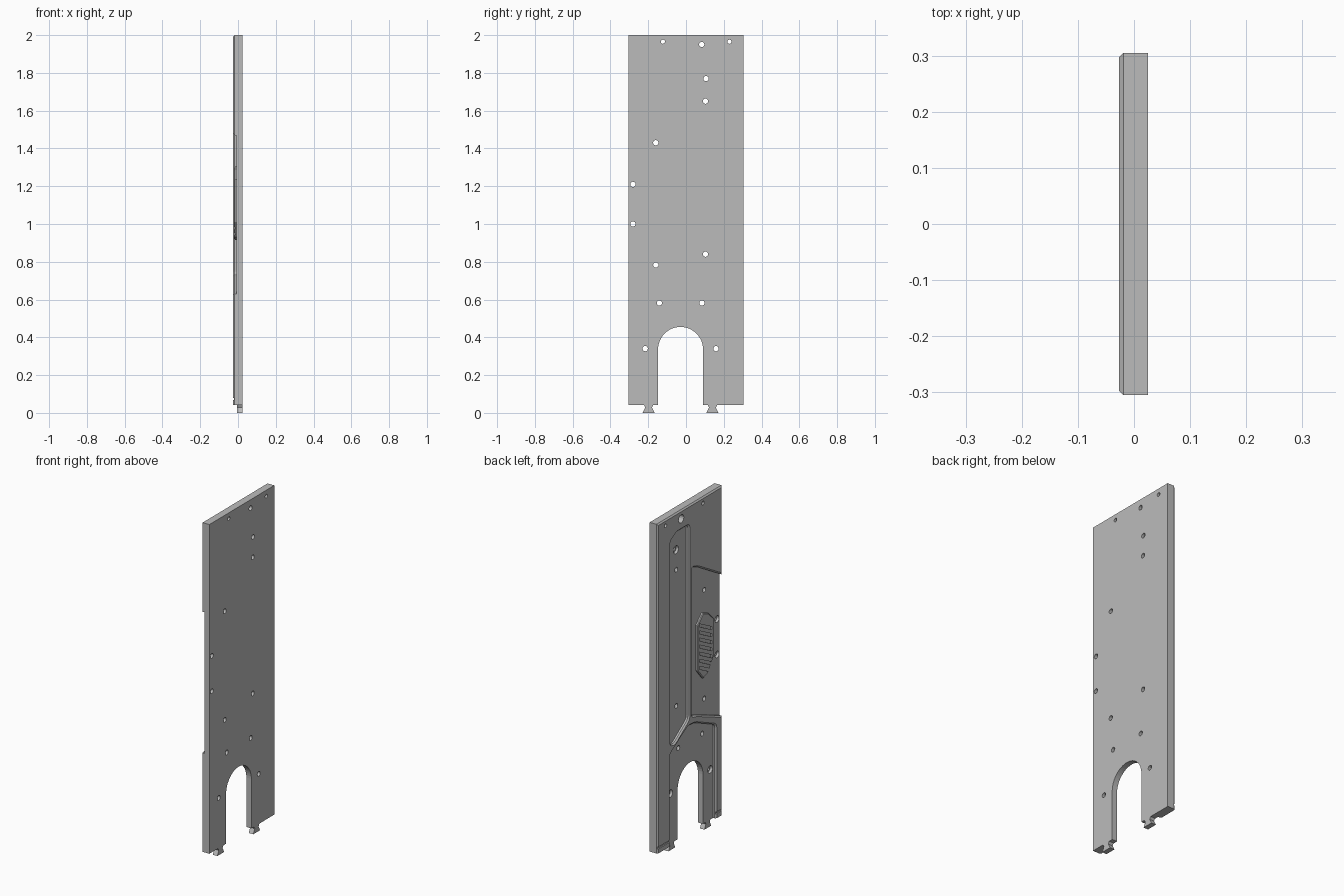
import bpy, bmesh, math
from mathutils import Vector

old = bpy.data.objects.get("Cube")
if old:
    bpy.data.objects.remove(old, do_unlink=True)

BACK, FACE, CHAMFER, FLOOR = 0.025, -0.027, 0.008, -0.008

grey = bpy.data.materials.new("plain grey")
grey.use_nodes = True
grey.diffuse_color = (0.5, 0.5, 0.5, 1)
grey.node_tree.nodes["Principled BSDF"].inputs["Base Color"].default_value = (0.5, 0.5, 0.5, 1)


def loft(name, sections):
    """Solid joining equal-length (y, z) outlines placed at given x."""
    bm = bmesh.new()
    rings = [[bm.verts.new((x, y, z)) for y, z in pts] for x, pts in sections]
    n = len(rings[0])
    for a, b in zip(rings, rings[1:]):
        for i in range(n):
            j = (i + 1) % n
            bm.faces.new((a[i], a[j], b[j], b[i]))
    bm.faces.new(rings[0])
    bm.faces.new(rings[-1])
    bmesh.ops.recalc_face_normals(bm, faces=bm.faces)
    mesh = bpy.data.meshes.new(name)
    bm.to_mesh(mesh)
    bm.free()
    mesh.materials.append(grey)
    ob = bpy.data.objects.new(name, mesh)
    bpy.context.collection.objects.link(ob)
    return ob


def rounded(pts, r=0.02, steps=4):
    """Replace each corner with a short curve."""
    out = []
    for i, p in enumerate(pts):
        p, a, b = Vector(p), Vector(pts[i - 1]), Vector(pts[(i + 1) % len(pts)])
        s = p + (a - p).normalized() * min(r, (a - p).length * 0.4)
        e = p + (b - p).normalized() * min(r, (b - p).length * 0.4)
        for k in range(steps + 1):
            t = k / steps
            out.append(s * (1 - t) ** 2 + p * 2 * t * (1 - t) + e * t * t)
    return out


def grown(pts, d):
    """Offset an outline outward by d."""
    pts = [Vector(p) for p in pts]
    area = sum(pts[i - 1].cross(pts[i]) for i in range(len(pts)))
    s = 1 if area > 0 else -1
    out = []
    for i, p in enumerate(pts):
        u = (p - pts[i - 1]).normalized()
        v = (pts[(i + 1) % len(pts)] - p).normalized()
        n1, n2 = Vector((u.y, -u.x)) * s, Vector((v.y, -v.x)) * s
        out.append(p + (n1 + n2) * d / (1 + n1.dot(n2)))
    return out


def circle(y, z, r, n=16):
    return [(y + r * math.cos(2 * math.pi * k / n), z + r * math.sin(2 * math.pi * k / n)) for k in range(n)]


def rect(y0, y1, z0, z1):
    return [(y0, z0), (y1, z0), (y1, z1), (y0, z1)]


def boolean(target, tool, mode="DIFFERENCE"):
    mod = target.modifiers.new("cut", "BOOLEAN")
    mod.operation, mod.solver, mod.object = mode, "EXACT", tool
    bpy.context.view_layer.objects.active = target
    bpy.ops.object.modifier_apply(modifier=mod.name)
    bpy.data.objects.remove(tool, do_unlink=True)


def cut(target, pts, x0, x1):
    boolean(target, loft("cutter", [(x0, pts), (x1, pts)]))


def recess(target, pts):
    """Pocket in the detailed face with a chamfered rim."""
    wide = grown(pts, CHAMFER)
    boolean(target, loft("cutter", [(FLOOR, pts), (FACE + CHAMFER, pts), (FACE, wide), (FACE - 0.02, wide)]))


# Main plate, chamfered around the detailed face
W, BOTTOM, TOP = 0.305, 0.042, 2.0
outer = rect(-W, W, BOTTOM, TOP)
inner = rect(-W + CHAMFER, W - CHAMFER, BOTTOM, TOP - CHAMFER)
plate = loft("door_plate", [(BACK, outer), (FACE + CHAMFER, outer), (FACE, inner)])

# Long pocket, open side recess and lower recess
recess(plate, rounded([(0.183, 0.645), (0.145, 0.635), (0.01, 0.73), (0.01, 1.885), (0.125, 1.885), (0.183, 1.85)]))
recess(plate, rounded([(-0.02, 0.735), (-0.02, 1.62), (-0.07, 1.605), (-0.4, 1.415), (-0.4, 0.59), (-0.06, 0.728)]))
recess(plate, rounded([(0.187, -0.1), (0.187, 0.585), (0.015, 0.69), (-0.05, 0.685), (-0.243, 0.6), (-0.243, -0.1)]))

# Narrow groove across the two lower rims
for y0, y1 in ((-0.4, -0.24), (0.18, 0.4)):
    cut(plate, rect(y0, y1, 0.068, 0.08), FACE + 0.007, FACE - 0.02)

# Raised vent panel with slanted slots
outline = [(-0.08, 0.98), (-0.08, 1.25), (-0.135, 1.305), (-0.185, 1.285),
           (-0.235, 1.235), (-0.235, 1.01), (-0.18, 0.93), (-0.135, 0.915)]
panel = loft("vent_panel", [(FLOOR + 0.003, outline), (-0.016, outline), (-0.02, grown(outline, -0.005))])
for i in range(7):
    z = 1.235 - i * 0.042
    cut(panel, [(-0.1, z), (-0.215, z - 0.06), (-0.215, z - 0.042), (-0.1, z + 0.018)], -0.012, -0.04)

# Arched opening
arch = [(-0.148, -0.1), (0.09, -0.1)]
arch += [(-0.029 + 0.119 * math.cos(math.pi * k / 24), 0.336 + 0.119 * math.sin(math.pi * k / 24)) for k in range(25)]
cut(plate, arch, 0.1, -0.1)

# Screw holes: y, z, radius, counterbore radius
holes = [(-0.122, 1.965, 0.011, 0), (0.23, 1.965, 0.011, 0), (0.083, 1.95, 0.014, 0.024),
         (0.106, 1.77, 0.014, 0.024), (0.103, 1.65, 0.014, 0), (-0.16, 1.43, 0.014, 0),
         (-0.281, 1.21, 0.014, 0.02), (-0.281, 1.0, 0.014, 0.02), (0.103, 0.84, 0.014, 0),
         (-0.16, 0.783, 0.014, 0), (-0.141, 0.582, 0.014, 0), (0.084, 0.582, 0.014, 0),
         (-0.216, 0.34, 0.014, 0.022), (0.159, 0.34, 0.014, 0.022)]
for y, z, r, bore in holes:
    cut(plate, circle(y, z, r), 0.1, -0.1)
    if bore:
        cut(plate, circle(y, z, bore), 0.008, -0.1)

# Flared locating tabs
for name, y in (("front_tab", -0.198), ("rear_tab", 0.14)):
    half = [(0.026, BOTTOM + 0.002), (0.018, 0.028), (0.032, 0.0)]
    pts = [(y + a, z) for a, z in half] + [(y - a, z) for a, z in reversed(half)]
    loft(name, [(BACK, pts), (-0.005, pts)])
